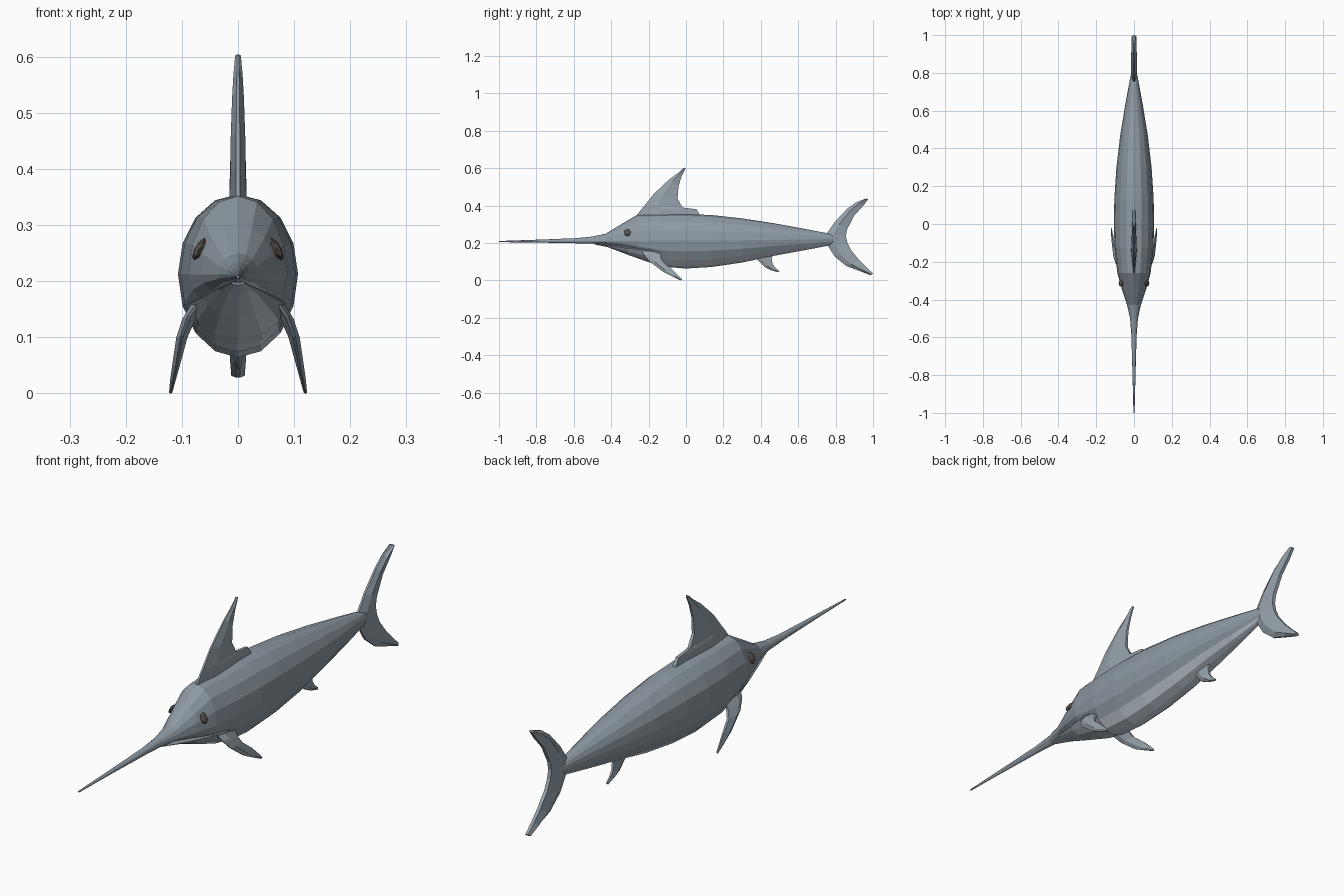
import bpy, bmesh, math
from mathutils import Vector


def material(name, color):
    m = bpy.data.materials.new(name)
    m.diffuse_color = (*color, 1)
    return m


SLATE = material("slate", (.27, .32, .365))
FIN = material("fin_slate", (.31, .365, .41))
BELLY = material("pale_belly", (.62, .69, .78))
DARK = material("eye_dark", (.10, .085, .075))


def loft(name, rings, mats, pale=(), mirror=False):
    """Skin a list of equal-length point rings, with capped ends and flat faces.
    Strips whose index is in pale get the second material."""
    bm = bmesh.new()
    vs = [[bm.verts.new(p) for p in ring] for ring in rings]
    n = len(rings[0])
    for a, b in zip(vs, vs[1:]):
        for i in range(n):
            j = (i + 1) % n
            bm.faces.new((a[i], a[j], b[j], b[i])).material_index = int(i in pale)
    bm.faces.new(vs[0])
    bm.faces.new(vs[-1])
    bmesh.ops.recalc_face_normals(bm, faces=bm.faces)
    me = bpy.data.meshes.new(name)
    bm.to_mesh(me)
    bm.free()
    for m in mats:
        me.materials.append(m)
    ob = bpy.data.objects.new(name, me)
    bpy.context.collection.objects.link(ob)
    if mirror:
        ob.modifiers.new("mirror", 'MIRROR')
    return ob


def oval(y, w, z, top, bottom, n=16):
    """Cross-section across y: widest at z, with its own top and bottom heights."""
    pts = []
    for i in range(n):
        a = 2 * math.pi * i / n
        s = math.sin(a)
        pts.append((w * math.cos(a), y, z + s * ((top - z) if s > 0 else (z - bottom))))
    return pts


def fin(name, stations, mirror=False):
    """Stations: lead y, lead z, trail y, trail z, centre x, half thickness."""
    rings = []
    for ly, lz, ty, tz, x, t in stations:
        lead, trail = Vector((x, ly, lz)), Vector((x, ty, tz))
        half = [(0, .25), (.35, 1), (1, .45)]
        ring = [lead.lerp(trail, f) + Vector((t * k, 0, 0)) for f, k in half]
        ring += [lead.lerp(trail, f) - Vector((t * k, 0, 0)) for f, k in reversed(half)]
        rings.append(ring)
    return loft(name, rings, [FIN], mirror=mirror)


# Body with sword: y, half width, widest z, top, bottom
loft("body", [oval(*s) for s in [
    (-1.0, .003, .208, .211, .205),
    (-.80, .008, .210, .218, .203),
    (-.59, .014, .211, .226, .199),
    (-.50, .021, .212, .235, .197),
    (-.43, .036, .212, .250, .194),
    (-.34, .066, .212, .304, .172),
    (-.26, .088, .212, .352, .140),
    (-.125, .103, .213, .355, .074),
    (.0, .107, .213, .355, .064),
    (.135, .104, .213, .350, .072),
    (.30, .093, .215, .332, .096),
    (.47, .073, .217, .306, .132),
    (.64, .045, .219, .275, .163),
    (.77, .021, .221, .250, .188),
    (.81, .012, .222, .240, .205)]], [SLATE, BELLY], pale=range(10, 14))

# Lower jaw
loft("lower_jaw", [oval(*s, n=12) for s in [
    (-.49, .012, .197, .200, .193),
    (-.42, .034, .187, .193, .179),
    (-.31, .062, .172, .185, .137),
    (-.20, .085, .160, .190, .098),
    (-.10, .080, .150, .190, .075)]], [SLATE, BELLY], pale=range(7, 11))

# Dorsal fin
fin("dorsal_fin", [
    (-.28, .31, .09, .33, 0, .014),
    (-.258, .355, .072, .355, 0, .015),
    (-.235, .385, .055, .381, 0, .014),
    (-.225, .396, -.018, .390, 0, .0135),
    (-.17, .465, -.045, .437, 0, .013),
    (-.09, .540, -.040, .505, 0, .0105),
    (-.04, .577, -.022, .560, 0, .008),
    (-.010, .604, -.002, .600, 0, .005)])

# Tail fin
fin("tail_fin", [
    (.962, .438, .975, .436, 0, .012),
    (.91, .418, .948, .400, 0, .014),
    (.862, .384, .90, .347, 0, .015),
    (.795, .312, .862, .275, 0, .016),
    (.752, .250, .855, .240, 0, .016),
    (.757, .188, .862, .205, 0, .016),
    (.795, .128, .880, .166, 0, .016),
    (.858, .077, .928, .107, 0, .015),
    (.93, .050, .965, .070, 0, .014),
    (.988, .028, 1.0, .038, 0, .012)])

# Anal fin
fin("anal_fin", [
    (.36, .145, .47, .150, 0, .013),
    (.385, .108, .458, .118, 0, .012),
    (.42, .072, .463, .088, 0, .010),
    (.455, .055, .480, .066, 0, .007),
    (.492, .044, .500, .050, 0, .005)])

# Pectoral fins
fin("pectoral_fins", [
    (-.24, .165, -.135, .160, .068, .013),
    (-.225, .138, -.135, .125, .087, .012),
    (-.195, .102, -.12, .096, .100, .010),
    (-.125, .048, -.075, .060, .110, .007),
    (-.07, .020, -.045, .030, .116, .005),
    (-.028, 0, -.02, .004, .120, .003)], mirror=True)

# Eyes, leaning with the slope of the head
eye = loft("eyes", [oval(-.313 + .018 * math.sin(a), .009 * math.cos(a), 0,
                         .020 * math.cos(a), -.020 * math.cos(a), n=8)
                    for a in (-1.45, -.8, 0, .8, 1.45)], [DARK], mirror=True)
for v in eye.data.vertices:
    v.co.x += .069 - .45 * v.co.z
    v.co.z += .257
